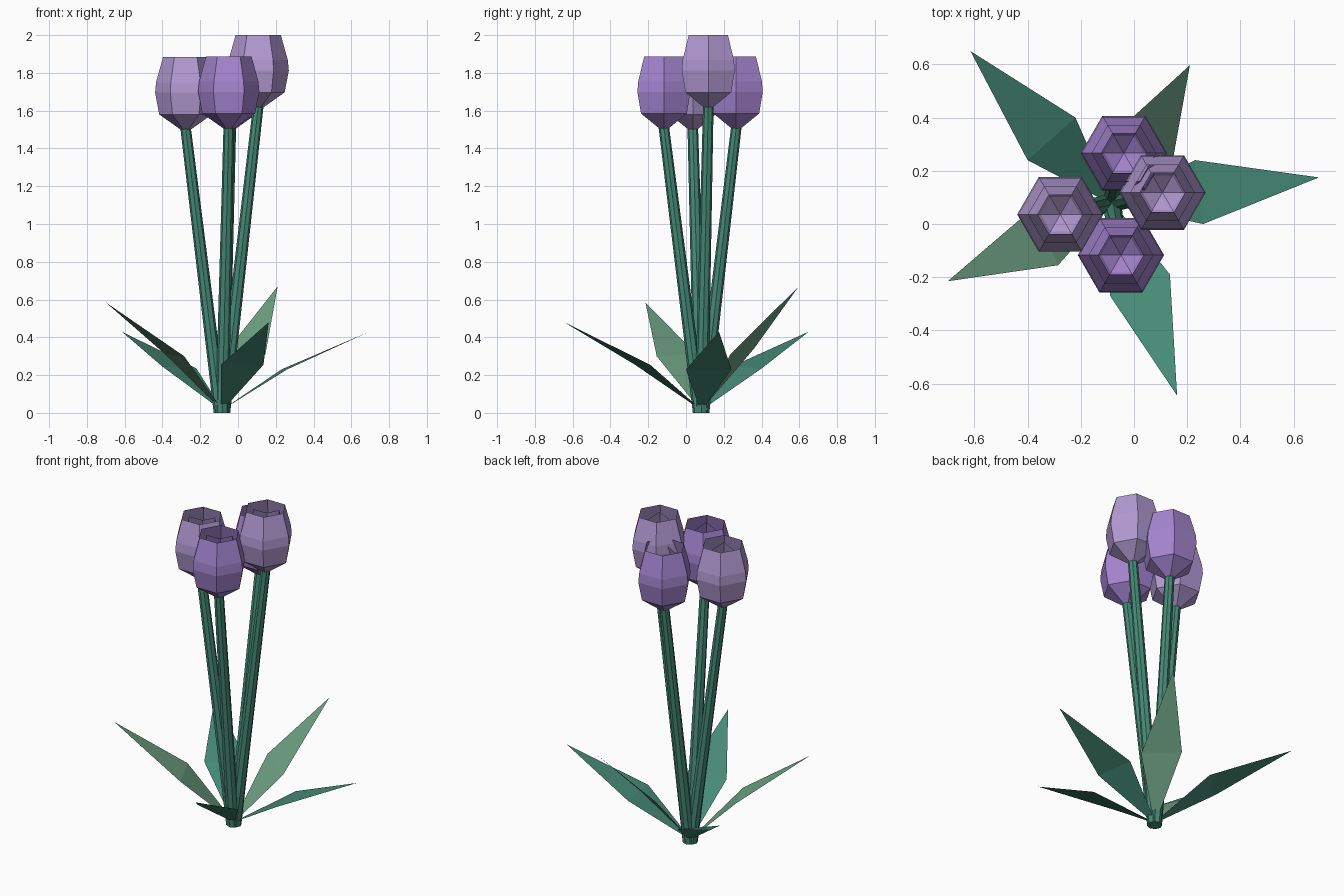
import bpy, bmesh, math
from mathutils import Vector

if "Cube" in bpy.data.objects:
    bpy.data.objects.remove(bpy.data.objects["Cube"])


def material(name, rgb):
    lin = [((c / 255 + 0.055) / 1.055) ** 2.4 for c in rgb]
    m = bpy.data.materials.new(name)
    m.diffuse_color = (*lin, 1)
    m.use_nodes = True
    m.node_tree.nodes["Principled BSDF"].inputs["Base Color"].default_value = m.diffuse_color
    return m


PURPLE = material("purple petal", (164, 132, 208))
LILAC = material("lilac petal", (178, 153, 210))
TEAL = material("teal green", (70, 138, 117))
SAGE = material("sage green", (108, 158, 130))


def add(name, verts, faces, mat):
    me = bpy.data.meshes.new(name)
    me.from_pydata([tuple(v) for v in verts], [], faces)
    bm = bmesh.new()
    bm.from_mesh(me)
    bmesh.ops.remove_doubles(bm, verts=bm.verts, dist=0.0005)
    bm.to_mesh(me)
    bm.free()
    me.materials.append(mat)
    ob = bpy.data.objects.new(name, me)
    bpy.context.collection.objects.link(ob)
    return ob


def stem(name, foot, top, r0, r1, mat, sides=8):
    verts = []
    for p, r in ((foot, r0), (top, r1)):
        for i in range(sides):
            a = math.tau * i / sides
            verts.append(Vector(p) + Vector((r * math.cos(a), r * math.sin(a), 0)))
    faces = [(i, (i + 1) % sides, sides + (i + 1) % sides, sides + i) for i in range(sides)]
    faces += [tuple(reversed(range(sides))), tuple(range(sides, 2 * sides))]
    add(name, verts, faces, mat)


# petal profiles: radius, height above flower base
OUTER = [(0.02, 0.0), (0.14, 0.085), (0.162, 0.2), (0.157, 0.255), (0.12, 0.388)]
INNER = [(0.0, 0.06), (0.075, 0.12), (0.12, 0.2), (0.085, 0.36)]


def petals(name, centre, profile, turn, mat, tip_drop):
    """Three petals, each two facets wide, closing into a six-sided cup."""
    verts, faces = [], []
    for p in range(3):
        start, rows = len(verts), len(profile)
        for c in range(3):
            a = math.radians(turn + 120 * p + 60 * (c - 1))
            for k, (r, h) in enumerate(profile):
                drop = tip_drop if (k == rows - 1 and c != 1) else 0
                verts.append(Vector(centre) + Vector((r * math.cos(a), r * math.sin(a), h - drop)))
        for c in range(2):
            for k in range(rows - 1):
                a = start + c * rows + k
                faces.append((a, a + rows, a + rows + 1, a + 1))
    add(name, verts, faces, mat)


# flowers: bloom centre, base height, colour
FOOT = (-0.085, 0.08, 0)
BLOOMS = [(-0.277, 0.036, 1.495, LILAC), (-0.049, -0.117, 1.5, PURPLE),
          (0.107, 0.118, 1.612, LILAC), (-0.038, 0.266, 1.5, PURPLE)]
for i, (x, y, z, mat) in enumerate(BLOOMS, 1):
    foot = Vector(FOOT) + Vector((x + 0.085, y - 0.08, 0)) * 0.04
    stem(f"stem_{i}", foot, (x, y, z + 0.01), 0.036, 0.028, TEAL)
    petals(f"outer_petals_{i}", (x, y, z), OUTER, 0, mat, 0.0)
    petals(f"inner_petals_{i}", (x, y, z), INNER, 60, mat, 0.04)

# leaves: two side corners and tip, all growing from the foot
LEAVES = [
    ((-0.22, 0.40, 0.235), (-0.40, 0.24, 0.245), (-0.615, 0.65, 0.43), TEAL),
    ((0.145, 0.235, 0.31), (-0.05, 0.36, 0.34), (0.21, 0.597, 0.67), SAGE),
    ((0.26, 0.0, 0.23), (0.23, 0.24, 0.23), (0.695, 0.175, 0.43), TEAL),
    ((-0.09, -0.27, 0.255), (0.135, -0.19, 0.255), (0.162, -0.645, 0.48), TEAL),
    ((-0.385, 0.055, 0.31), (-0.285, -0.155, 0.30), (-0.70, -0.215, 0.585), SAGE),
]
for i, (a, b, tip, mat) in enumerate(LEAVES, 1):
    mid = (Vector(a) + Vector(b)) / 2
    side = (Vector(b) - Vector(a)).normalized() * 0.012
    out = Vector(FOOT).lerp(mid, 0.06) + Vector((0, 0, 0.015))
    add(f"leaf_{i}", [out - side, out + side, b, a, tip], [(0, 3, 2, 1), (3, 4, 2)], mat)
